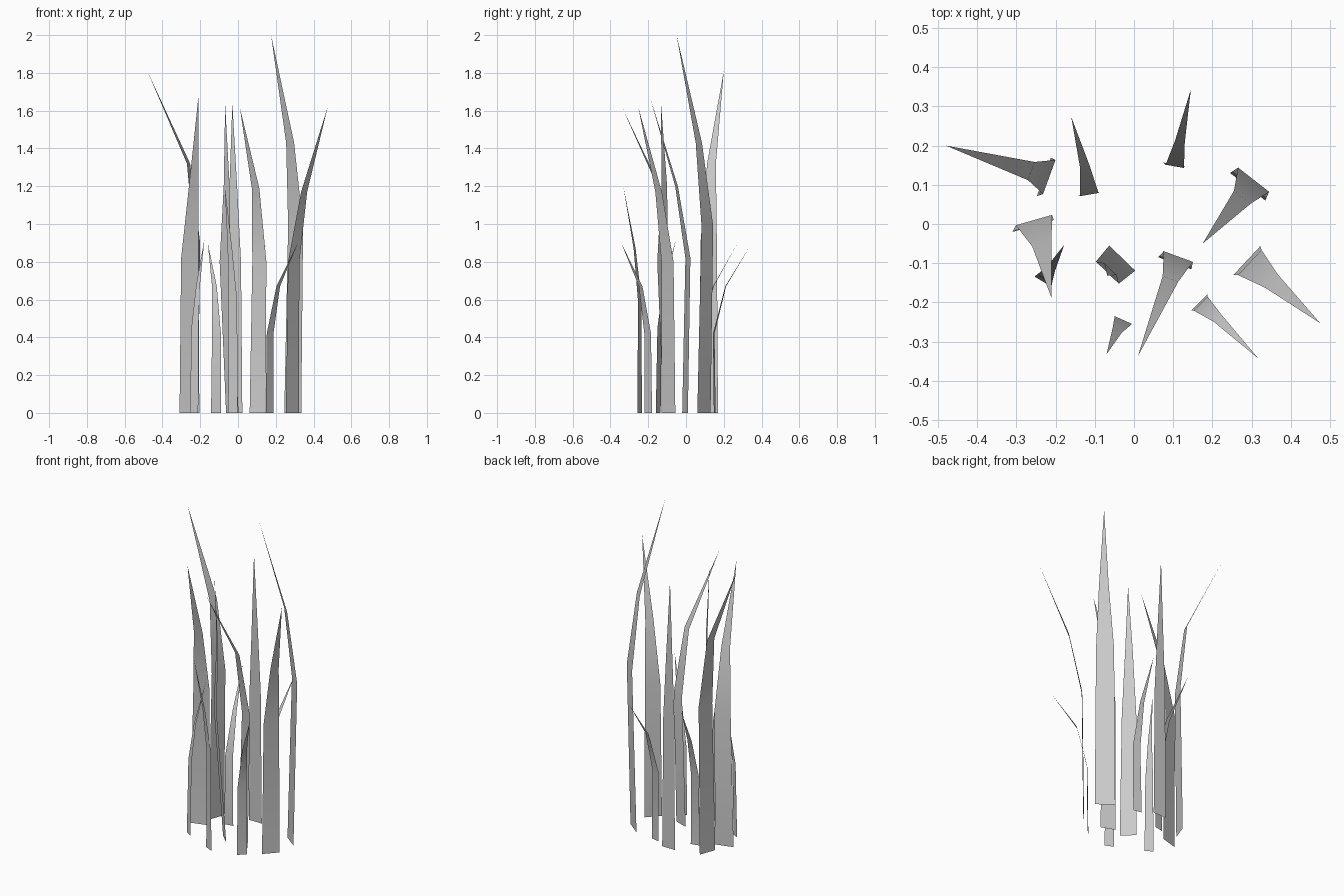
import bpy
from math import cos, sin, radians


def blade(name, width, angle, base, mid, knee, tip):
    """Flat tapering strip: wide base, slightly narrower middle, narrow knee, pointed tip."""
    a = radians(angle)
    verts = []
    for (x, y, z), taper in ((base, 1.0), (mid, 0.88), (knee, 0.47)):
        w = width * taper / 2
        dx, dy = cos(a) * w, sin(a) * w
        verts += [(x - dx, y - dy, z), (x + dx, y + dy, z)]
    verts.append(tip)
    faces = [(0, 1, 3, 2), (2, 3, 5, 4), (4, 5, 6)]
    mesh = bpy.data.meshes.new(name)
    mesh.from_pydata(verts, [], faces)
    mesh.shade_smooth()
    obj = bpy.data.objects.new(name, mesh)
    bpy.context.collection.objects.link(obj)


# width, yaw of the width direction, then base / middle / knee / tip points
tall_blades = [
    (0.114, -38, (0.29, 0.095, 0), (0.305, 0.113, 0.99), (0.276, 0.068, 1.43), (0.175, -0.05, 2.0)),
    (0.105, 70, (-0.23, 0.12, 0), (-0.216, 0.12, 0.9), (-0.262, 0.135, 1.32), (-0.48, 0.20, 1.81)),
    (0.109, 16, (-0.257, -0.005, 0), (-0.255, 0.01, 0.82), (-0.235, -0.05, 1.2), (-0.21, -0.19, 1.67)),
    (0.09, -20, (0.104, -0.10, 0), (0.113, -0.083, 0.8), (0.093, -0.14, 1.19), (0.01, -0.337, 1.615)),
    (0.10, 47, (0.288, -0.093, 0), (0.295, -0.098, 0.8), (0.35, -0.145, 1.17), (0.475, -0.253, 1.62)),
    (0.092, -44, (-0.03, -0.087, 0), (-0.068, -0.124, 0.8), (-0.06, -0.115, 1.2), (-0.068, -0.132, 1.635)),
    (0.086, 0, (-0.02, 0.198, 0), (-0.022, 0.198, 0.8), (-0.025, 0.198, 1.2), (-0.03, 0.198, 1.64)),
]
short_blades = [
    (0.054, 10, (-0.116, 0.077, 0), (-0.114, 0.075, 0.42), (-0.125, 0.145, 0.67), (-0.16, 0.273, 0.9)),
    (0.054, -10, (0.102, 0.152, 0), (0.104, 0.147, 0.42), (0.117, 0.21, 0.67), (0.145, 0.343, 0.89)),
    (0.057, 45, (0.167, -0.20, 0), (0.17, -0.203, 0.42), (0.213, -0.24, 0.67), (0.317, -0.343, 0.9)),
    (0.055, -24, (-0.027, -0.245, 0), (-0.027, -0.245, 0.6), (-0.043, -0.272, 0.87), (-0.07, -0.332, 1.2)),
    (0.05, -31, (-0.232, -0.147, 0), (-0.228, -0.14, 0.45), (-0.212, -0.115, 0.67), (-0.178, -0.053, 0.92)),
]

for i, params in enumerate(tall_blades):
    blade(f"tall_grass_blade_{i + 1}", *params)
for i, params in enumerate(short_blades):
    blade(f"short_grass_blade_{i + 1}", *params)
